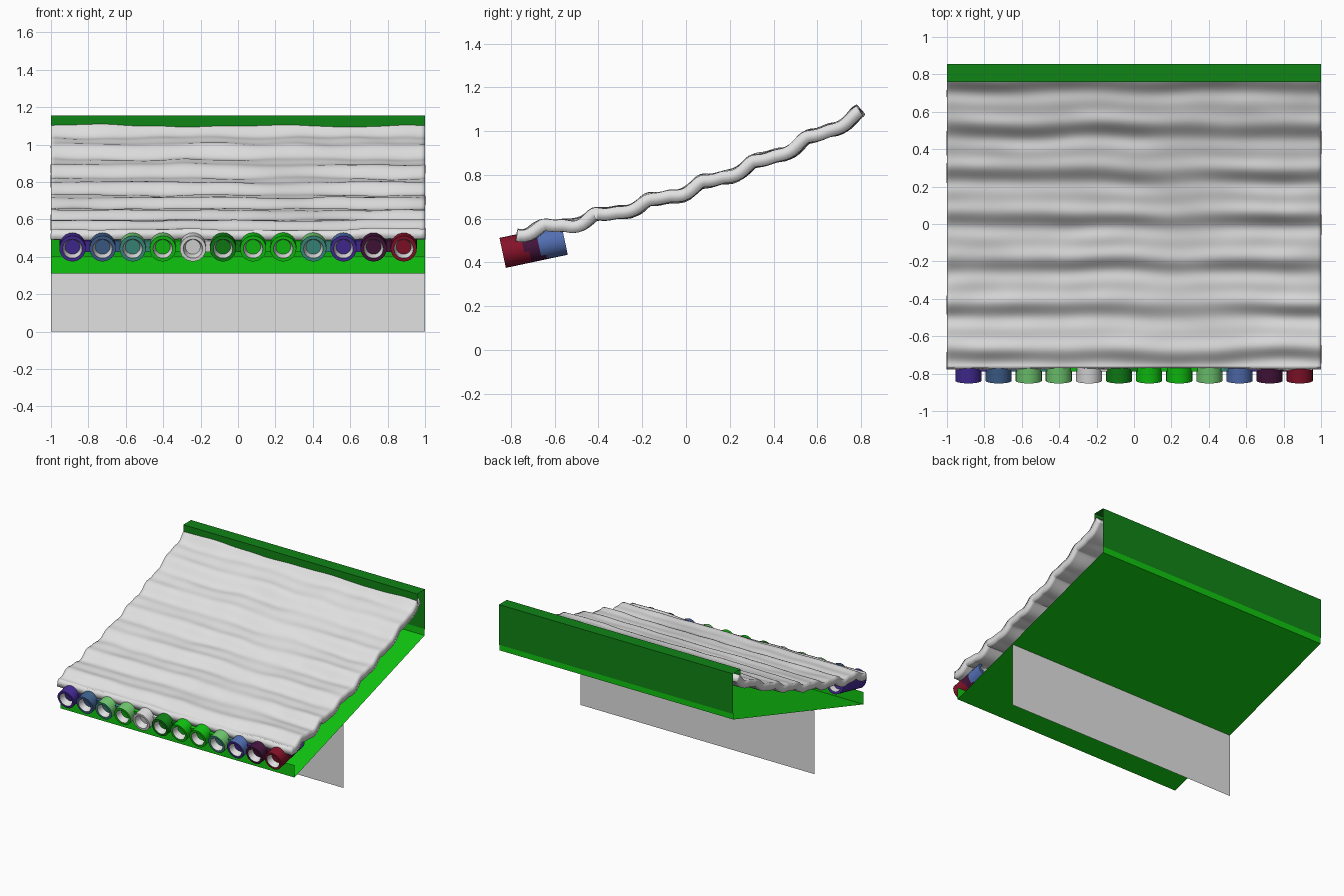
import bpy, bmesh, math
from mathutils import Matrix, Vector, noise

cube = bpy.data.objects.get("Cube")
if cube:
    bpy.data.objects.remove(cube, do_unlink=True)


def material(name, colour):
    m = bpy.data.materials.new(name)
    m.use_nodes = True
    m.diffuse_color = (*colour, 1)
    node = m.node_tree.nodes["Principled BSDF"]
    node.inputs["Base Color"].default_value = (*colour, 1)
    return m


PALETTE = {
    "pale_grey": (0.75, 0.75, 0.75),
    "bright_green": (0.005, 0.56, 0.005),
    "dark_green": (0.005, 0.23, 0.008),
    "purple": (0.06, 0.024, 0.31),
    "slate_blue": (0.05, 0.12, 0.27),
    "royal_blue": (0.085, 0.16, 0.45),
    "teal": (0.045, 0.27, 0.22),
    "light_green": (0.17, 0.6, 0.17),
    "maroon": (0.06, 0.007, 0.045),
    "crimson": (0.24, 0.006, 0.023),
}
MATS = {n: material(n, c) for n, c in PALETTE.items()}


def finish(name, bm, mats):
    me = bpy.data.meshes.new(name)
    bm.to_mesh(me)
    bm.free()
    for m in mats:
        me.materials.append(MATS[m])
    ob = bpy.data.objects.new(name, me)
    bpy.context.collection.objects.link(ob)
    return ob


def folded_sheet(name, profile, mat):
    """Thin sheet: a (y, z) profile swept across the full width."""
    bm = bmesh.new()
    rows = [[bm.verts.new((x, y, z)) for x in (-1, 1)] for y, z in profile]
    for a, b in zip(rows, rows[1:]):
        bm.faces.new((a[0], a[1], b[1], b[0]))
    return finish(name, bm, [mat])


# Tray, rear channel and the support plate below
folded_sheet("tray", [(-0.74, 0.405), (-0.74, 0.31), (0.85, 0.80), (0.85, 0.85)], "bright_green")
folded_sheet("rear_channel", [(0.855, 0.845), (0.855, 1.155), (0.76, 1.155), (0.76, 1.08)], "dark_green")
folded_sheet("support_plate", [(-0.14, 0), (-0.14, 0.492)], "pale_grey")


# Rippled sheet with overlapping steps
def sheet_height(x, y):
    wobble = 0.022 * noise.noise(Vector((x * 2.5, y * 2, 3)))
    p = math.tau * (y - 0.02 + wobble) / 0.24
    strength = 0.013 * (1 + 0.5 * noise.noise(Vector((x * 2, y * 3, 9))))
    ripple = math.sin(p) + 0.4 * math.sin(2 * p)
    bumps = 0.007 * noise.noise(Vector((x * 5, y * 7, 1)))
    return 0.757 + 0.349 * y + 0.118 * y * y + strength * ripple + bumps


NX, NY = 90, 110
bm = bmesh.new()
bmesh.ops.create_grid(bm, x_segments=NX, y_segments=NY, size=1)
for v in bm.verts:
    y = 0.005 + 0.775 * v.co.y
    v.co = (v.co.x, y, sheet_height(v.co.x, y))
sheet = finish("rippled_sheet", bm, ["pale_grey"])
solid = sheet.modifiers.new("thickness", "SOLIDIFY")
solid.thickness = 0.055
solid.offset = -1

# Row of tilted tubes, each blending into its neighbour's colour along a diagonal
COLOURS = ["purple", "slate_blue", "light_green", "light_green", "pale_grey", "dark_green",
           "bright_green", "bright_green", "light_green", "royal_blue", "maroon", "crimson"]
FACE = {1: "slate_blue", 2: "teal", 3: "bright_green", 8: "teal", 9: "purple"}
FRONT, BACK = Vector((0, -0.838, 0.443)), Vector((0, -0.555, 0.503))
AXIS = BACK - FRONT
RADIUS, SIDES, RINGS = 0.07, 24, 12


def tube(k, x):
    bm = bmesh.new()
    slots = [FACE.get(k, COLOURS[k])] + [COLOURS[max(k - i, 0)] for i in range(3)] + ["pale_grey"]
    up = Vector((1, 0, 0)).cross(AXIS).normalized()

    def ring(t, r):
        c = FRONT + AXIS * t + Vector((x, 0, 0))
        return [bm.verts.new(c + Vector((math.cos(a) * r, 0, 0)) + up * math.sin(a) * r)
                for a in (math.tau * i / SIDES for i in range(SIDES))]

    # Front recess, rim, outer wall, then the same recess at the back
    ends = [(0.16, 0.04), (0, 0.052)]
    path = ends + [(i / RINGS, RADIUS) for i in range(RINGS + 1)] + [(1 - t, r) for t, r in reversed(ends)]
    rings = [ring(t, r) for t, r in path]
    last = len(rings) - 2
    for j, (a, b) in enumerate(zip(rings, rings[1:])):
        for i in range(SIDES):
            n = (i + 1) % SIDES
            f = bm.faces.new((a[i], a[n], b[n], b[i]))
            f.smooth = True
            if j in (0, last):
                f.material_index = 4
            elif j == 1:
                f.material_index = 0
            else:
                height = math.sin(math.tau * (i + 0.5) / SIDES)
                t = (path[j][0] + path[j + 1][0]) / 2 + 0.06 * height
                f.material_index = 1 + (t > 0.36) + (t > 0.58)
    bm.faces.new(rings[0]).material_index = 0
    bm.faces.new(rings[-1]).material_index = 3
    bmesh.ops.recalc_face_normals(bm, faces=bm.faces)
    return finish(f"tube_{k + 1}", bm, slots)


def link(k, x):
    """Flat bar joining two neighbouring tubes."""
    bm = bmesh.new()
    place = (Matrix.Translation(Vector((x, -0.675, 0.478)))
             @ Matrix.Rotation(math.atan2(AXIS.z, AXIS.y), 4, "X")
             @ Matrix.Diagonal((0.05, 0.22, 0.06, 1)))
    bmesh.ops.create_cube(bm, size=1, matrix=place)
    return finish(f"tube_link_{k + 1}", bm, [FACE.get(k, COLOURS[k])])


smooth = [sheet]
for k in range(len(COLOURS)):
    x = -0.885 + 0.161 * k
    smooth.append(tube(k, x))
    if k < len(COLOURS) - 1:
        link(k, x + 0.08)

bpy.ops.object.select_all(action="DESELECT")
for ob in smooth:
    ob.select_set(True)
bpy.context.view_layer.objects.active = sheet
bpy.ops.object.shade_smooth_by_angle(angle=math.radians(40))
